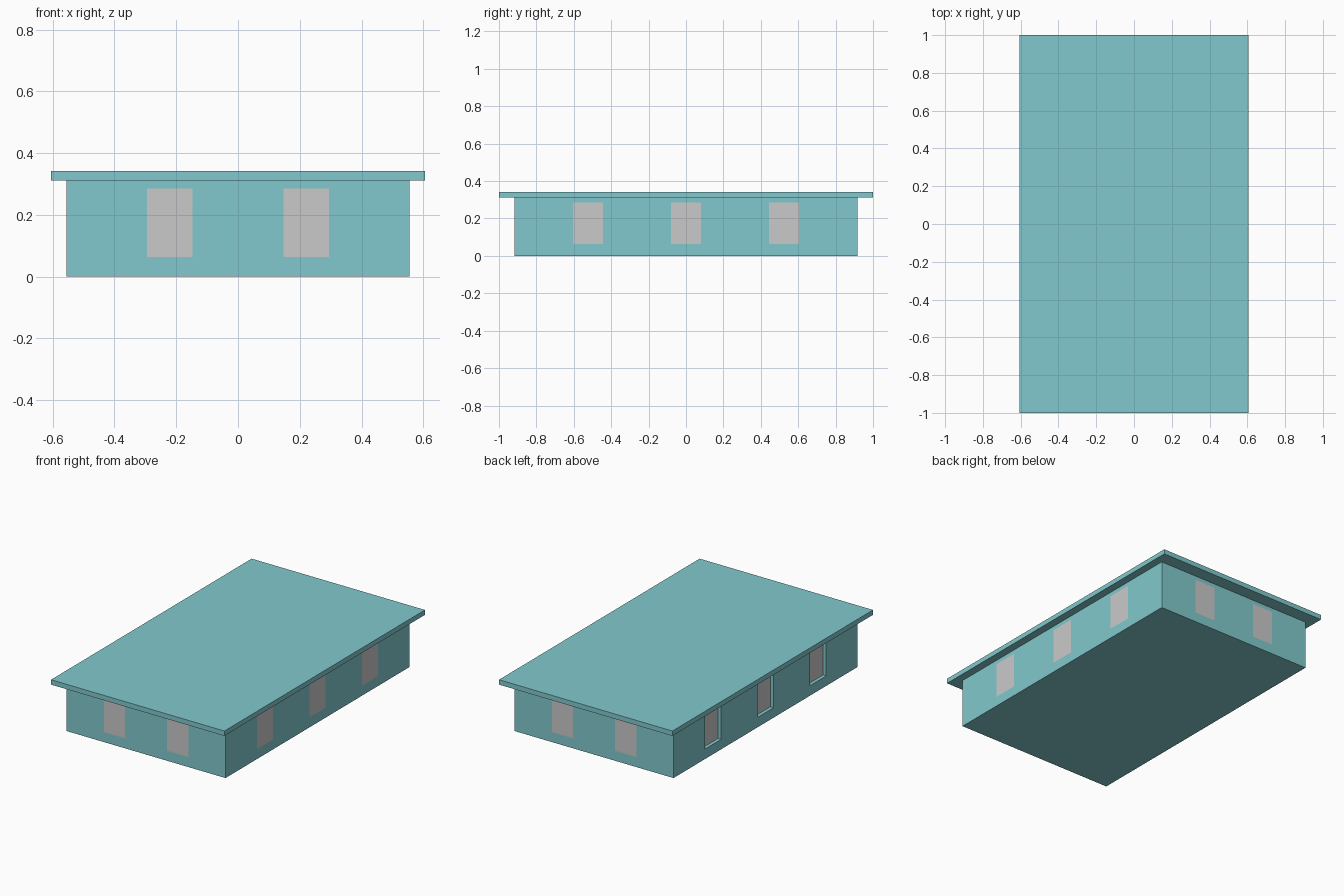
import bpy, bmesh
from mathutils import Matrix, Vector

if "Cube" in bpy.data.objects:
    bpy.data.objects.remove(bpy.data.objects["Cube"])

WX, WY, WZ = 0.555, 0.917, 0.311          # wall half sizes and height
SILL, HEAD = 0.063, 0.285                 # window bottom and top
END_WINDOWS = [(-0.295, -0.148), (0.148, 0.295)]
SIDE_WINDOWS = [(-0.605, -0.443), (-0.081, 0.081), (0.443, 0.605)]
RECESS = 0.022


def material(name, rgb):
    m = bpy.data.materials.new(name)
    m.diffuse_color = (*rgb, 1)
    m.use_nodes = True
    m.node_tree.nodes["Principled BSDF"].inputs["Base Color"].default_value = m.diffuse_color
    return m


teal = material("teal paint", (0.223, 0.584, 0.610))
grey = material("window grey", (0.590, 0.590, 0.590))


def box(bm, lo, hi):
    size = [b - a for a, b in zip(lo, hi)]
    mid = [(a + b) / 2 for a, b in zip(lo, hi)]
    bmesh.ops.create_cube(bm, size=1, matrix=Matrix.Translation(mid) @ Matrix.Diagonal((*size, 1)))


def finish(bm, name, mats):
    me = bpy.data.meshes.new(name)
    bm.to_mesh(me)
    bm.free()
    for m in mats:
        me.materials.append(m)
    bpy.context.collection.objects.link(bpy.data.objects.new(name, me))


def is_window(face):
    c, n = face.calc_center_median(), face.normal
    if not SILL < c.z < HEAD:
        return False
    if abs(n.y) > 0.9 and abs(c.y) > WY - 0.001:
        return any(a < c.x < b for a, b in END_WINDOWS)
    if abs(n.x) > 0.9:
        return any(a < c.y < b for a, b in SIDE_WINDOWS)
    return False


# Walls, sliced along the window edges
bm = bmesh.new()
box(bm, (-WX, -WY, 0), (WX, WY, WZ))
cuts = [(0, v) for w in END_WINDOWS for v in w]
cuts += [(1, v) for w in SIDE_WINDOWS for v in w]
cuts += [(2, SILL), (2, HEAD)]
for axis, value in cuts:
    no = Vector((0, 0, 0))
    no[axis] = 1
    bmesh.ops.bisect_plane(bm, geom=bm.verts[:] + bm.edges[:] + bm.faces[:],
                           plane_co=no * value, plane_no=no)
bm.normal_update()

# Left side windows are set back into the wall
left = [f for f in bm.faces if is_window(f) and f.normal.x < -0.9]
panes = bmesh.ops.extrude_discrete_faces(bm, faces=left)["faces"]
bmesh.ops.translate(bm, verts=[v for f in panes for v in f.verts], vec=(RECESS, 0, 0))
bm.normal_update()
for f in bm.faces:
    f.material_index = 1 if is_window(f) else 0

# The roof slab covers the top of the walls
top = [f for f in bm.faces if f.normal.z > 0.9 and f.calc_center_median().z > WZ - 0.001]
bmesh.ops.delete(bm, geom=top, context='FACES')
finish(bm, "walls", [teal, grey])

# Flat overhanging roof
bm = bmesh.new()
box(bm, (-0.605, -1, WZ), (0.605, 1, 0.342))
finish(bm, "roof", [teal])
